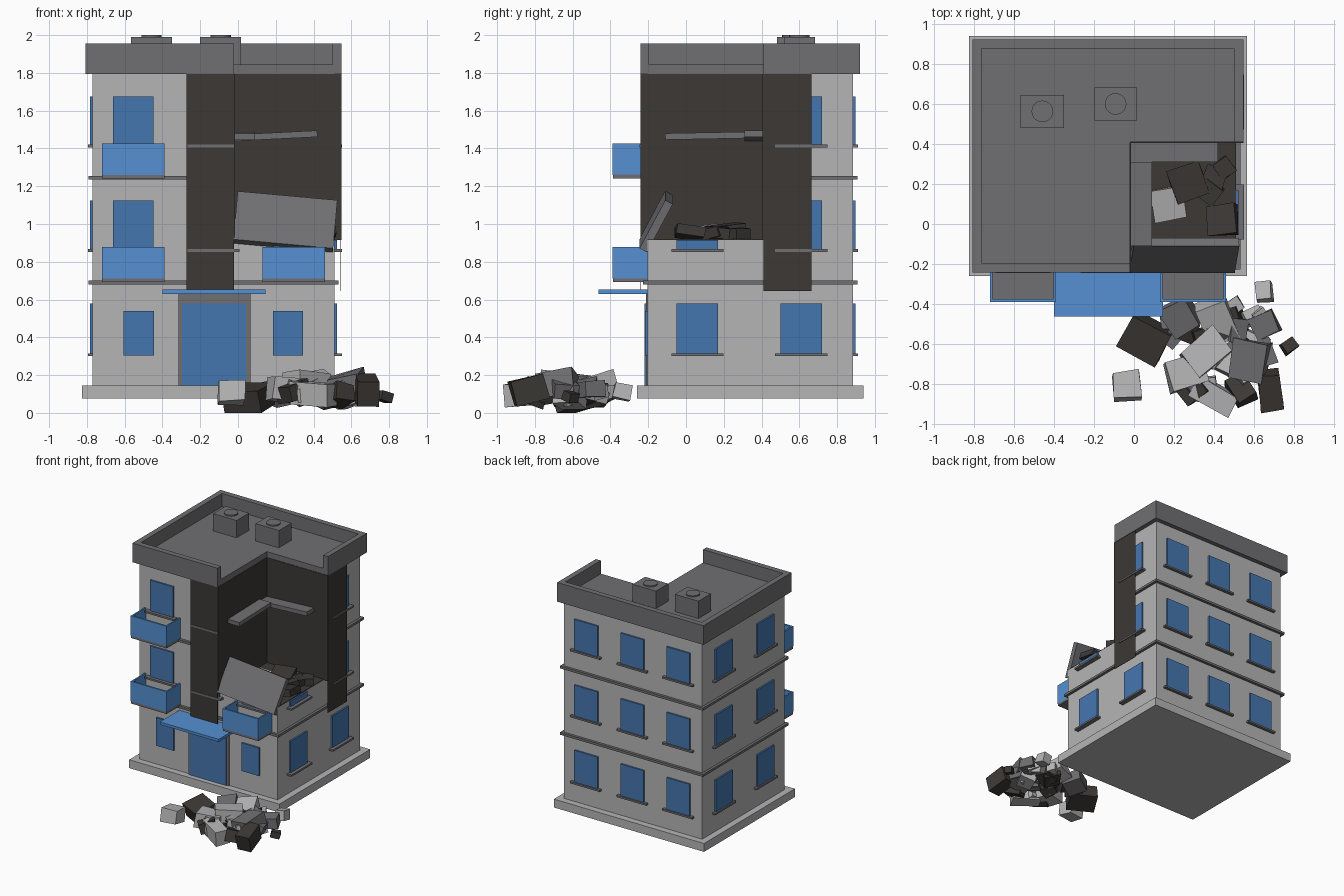
import bpy, bmesh, random
from mathutils import Matrix, Vector, Euler

if "Cube" in bpy.data.objects:
    bpy.data.objects.remove(bpy.data.objects["Cube"])

random.seed(7)


def mat(name, r, g, b):
    m = bpy.data.materials.new(name)
    m.diffuse_color = (r, g, b, 1)
    m.use_nodes = True
    m.node_tree.nodes["Principled BSDF"].inputs["Base Color"].default_value = m.diffuse_color
    return m


LIGHT = mat("light_concrete", .46, .46, .47)
GREY = mat("mid_grey", .16, .16, .17)
DARK = mat("dark_interior", .045, .04, .036)
BLUE = mat("bright_blue", .09, .28, .64)
GLASS = mat("window_blue", .06, .18, .43)


def finish(name, bm, m):
    bmesh.ops.recalc_face_normals(bm, faces=bm.faces)
    me = bpy.data.meshes.new(name)
    bm.to_mesh(me)
    bm.free()
    me.materials.append(m)
    ob = bpy.data.objects.new(name, me)
    bpy.context.collection.objects.link(ob)
    return ob


def block(name, c, s, m, rot=(0, 0, 0), jitter=0):
    bm = bmesh.new()
    bmesh.ops.create_cube(bm, size=1)
    for v in bm.verts:
        v.co += Vector([random.uniform(-jitter, jitter) for _ in range(3)])
    M = Matrix.Translation(c) @ Euler(rot).to_matrix().to_4x4() @ Matrix.Diagonal((*s, 1))
    bmesh.ops.transform(bm, matrix=M, verts=bm.verts)
    return finish(name, bm, m)


def box(name, x0, x1, y0, y1, z0, z1, m):
    return block(name, ((x0 + x1) / 2, (y0 + y1) / 2, (z0 + z1) / 2), (x1 - x0, y1 - y0, z1 - z0), m)


X0, X1, Y0, Y1 = -.77, .51, -.205, .885   # wall faces
CX, CY = -.02, .41                        # inner corner of the collapsed part


def ell(name, o, z0, z1, m):
    # L-shaped prism: footprint without the collapsed corner
    pts = [(X0 - o, Y0 - o), (CX, Y0 - o), (CX, CY), (X1 + o, CY), (X1 + o, Y1 + o), (X0 - o, Y1 + o)]
    bm = bmesh.new()
    f = bm.faces.new([bm.verts.new((x, y, z0)) for x, y in pts])
    r = bmesh.ops.extrude_face_region(bm, geom=[f])
    bmesh.ops.translate(bm, vec=(0, 0, z1 - z0), verts=[v for v in r["geom"] if isinstance(v, bmesh.types.BMVert)])
    return finish(name, bm, m)


def full(name, o, z0, z1, m):
    return box(name, X0 - o, X1 + o, Y0 - o, Y1 + o, z0, z1, m)


# Main masses
full("plinth", .055, .075, .145, LIGHT)
full("lower_walls", 0, .145, .915, LIGHT)
ell("upper_walls", 0, .915, 1.8, LIGHT)
full("lower_belt_course", .022, .68, .70, GREY)
ell("upper_belt_course", .022, 1.235, 1.255, GREY)

# Roof deck and parapet
ell("roof_deck", .037, 1.795, 1.845, GREY)
A, B, C, D, T = X0 - .037, X1 + .037, Y0 - .037, Y1 + .037, .046
box("parapet_left", A, A + T, C, D, 1.845, 1.955, GREY)
box("parapet_back", A + T, B - T, D - T, D, 1.845, 1.955, GREY)
box("parapet_front", A + T, CX, C, C + T, 1.845, 1.955, GREY)
box("parapet_right", B - T, B, CY, D, 1.845, 1.955, GREY)

# Roof vents
for x, y in ((-.458, .563), (-.092, .60)):
    box("roof_vent", x - .108, x + .108, y - .082, y + .082, 1.845, 1.99, GREY)
    bm = bmesh.new()
    bmesh.ops.create_cone(bm, cap_ends=True, segments=20, radius1=.054, radius2=.054, depth=.02,
                          matrix=Matrix.Translation((x, y, 1.99)))
    finish("vent_cap", bm, GREY)

# Dark exposed interior and torn wall strips
box("interior_side", CX, CX + .004, C, CY, .915, 1.797, DARK)
box("interior_back", CX, B, CY - .004, CY, .915, 1.797, DARK)
box("interior_floor", CX, X1, Y0, CY, .915, .92, DARK)
box("front_torn_strip", -.272, CX, C, C + .003, .645, 1.797, DARK)
box("right_torn_strip", B - .007, B - .004, CY, .665, .645, 1.797, DARK)


# Windows with sills, placed along a wall
def window(wall, c, w, z0, z1, sill=.138, lo=-9):
    for name, half, a, b, out, m in (("window", w / 2, z0, z1, .013, GLASS),
                                     ("window_sill", sill, z0 - .015, z0, .04 if wall in "fr" else .025, GREY)):
        u, v = c - half, c + half
        if wall in "fb":
            if wall == "f" and lo > -9:
                v = min(v, lo)
            y0, y1 = (Y0 - out, Y0 + .01) if wall == "f" else (Y1 - .01, Y1 + out)
            box(name, u, v, y0, y1, a, b, m)
        else:
            if wall == "r" and lo > -9:
                u = max(u, lo)
            x0, x1 = (X0 - out, X0 + .01) if wall == "l" else (X1 - .01, X1 + out)
            box(name, x0, x1, u, v, a, b, m)


for z0, z1 in ((.315, .58), (.868, 1.125), (1.42, 1.675)):
    for c in (-.555, -.13, .30):
        window("b", c, .215, z0, z1)
    for c in (.06, .61):
        window("l", c, .22, z0, z1)
    window("r", .61, .22, z0, z1, lo=CY)
    if z0 > .5:
        window("f", -.555, .215, z0, z1)
        window("f", -.13, .215, z0, z1, lo=CX if z0 > 1 else -9)
window("r", .06, .22, .315, .58)
window("r", .06, .22, .868, .915)
window("f", .295, .215, .868, .915)
for c in (-.525, .265):
    box("ground_window", c - .08, c + .08, Y0 - .013, Y0, .305, .54, GLASS)

# Entrance
box("door_frame", -.315, .065, Y0 - .008, Y0, .145, .63, GREY)
box("door", -.297, .042, Y0 - .014, Y0, .145, .58, GLASS)
box("door_canopy", -.4, .145, -.462, Y0, .63, .652, BLUE)

# Balconies
for x, z in ((-.72, 1.24), (-.72, .692), (.13, .692)):
    w, t, f = .33, .012, -.387
    box("balcony_floor", x, x + w, f, Y0, z, z + .022, GREY)
    box("balcony_front", x, x + w, f - .003, f + t, z + .02, z + .187, BLUE)
    for s in (x, x + w - t):
        box("balcony_side", s, s + t, f + t, Y0, z + .02, z + .187, BLUE)

# Broken floor remnants and fallen slab
block("floor_remnant_side", (.035, .10, 1.467), (.11, .42, .034), GREY, (.02, 0, 0))
block("floor_remnant_back", (.20, .36, 1.467), (.44, .10, .034), GREY, (0, -.05, 0))
block("fallen_slab", (.25, -.158, 1.012), (.53, .045, .29), GREY, (-.49, .09, 0))

# Distinct rubble blocks: x, y, z, size x/y/z, yaw, material
for x, y, z, a, b, c, r, m in (
        (.06, -.57, .10, .21, .18, .12, -.5, DARK), (-.035, -.81, .11, .14, .13, .11, .1, LIGHT),
        (.65, -.34, .11, .08, .09, .08, .1, LIGHT), (.50, -.41, .11, .08, .07, .07, .6, LIGHT),
        (.775, -.61, .085, .07, .06, .05, .6, DARK), (.68, -.83, .12, .11, .19, .14, .1, DARK),
        (.40, -.86, .10, .22, .11, .12, -.5, LIGHT), (.58, -.68, .14, .17, .20, .13, -.2, GREY),
        (.26, -.74, .12, .20, .15, .12, .3, LIGHT), (.42, -.48, .14, .16, .20, .11, .35, LIGHT),
        (.23, -.46, .11, .15, .16, .11, .5, GREY), (.36, -.64, .16, .21, .15, .10, .7, LIGHT)):
    block("rubble_block", (x, y, z), (a, b, c), m, (random.uniform(-.3, .3), random.uniform(-.3, .3), r), .05)

# Scattered rubble heap
for i in range(26):
    s = random.uniform(.09, .15)
    p = (random.uniform(.18, .66), random.uniform(-.83, -.46), random.uniform(.08, .14))
    block("rubble_chunk", p, (s, s * random.uniform(.7, 1.1), s * .65), random.choice((LIGHT, GREY, DARK)),
          (random.uniform(-.35, .35), random.uniform(-.35, .35), random.uniform(0, 3)), .06)

# Pieces on the exposed floor
for x, y, z, s, r, m in ((.17, .10, .955, .16, .2, LIGHT), (.27, .21, .97, .17, .3, DARK),
                         (.44, .02, .955, .15, .1, DARK), (.38, .16, .95, .10, .9, DARK),
                         (.45, .28, .95, .09, .6, DARK), (.40, .23, .95, .11, 1.2, DARK)):
    block("floor_debris", (x, y, z), (s, s, .055), m, (random.uniform(-.2, .2), random.uniform(-.2, .2), r), .04)

# Rest the rubble just above the ground
for ob in bpy.data.objects:
    if ob.name.startswith("rubble"):
        low = min(v.co.z for v in ob.data.vertices)
        if low < .008:
            ob.data.transform(Matrix.Translation((0, 0, .008 - low)))
bpy.data.objects["rubble_block"].data.transform(Matrix.Translation(
    (0, 0, -min(v.co.z for v in bpy.data.objects["rubble_block"].data.vertices))))
